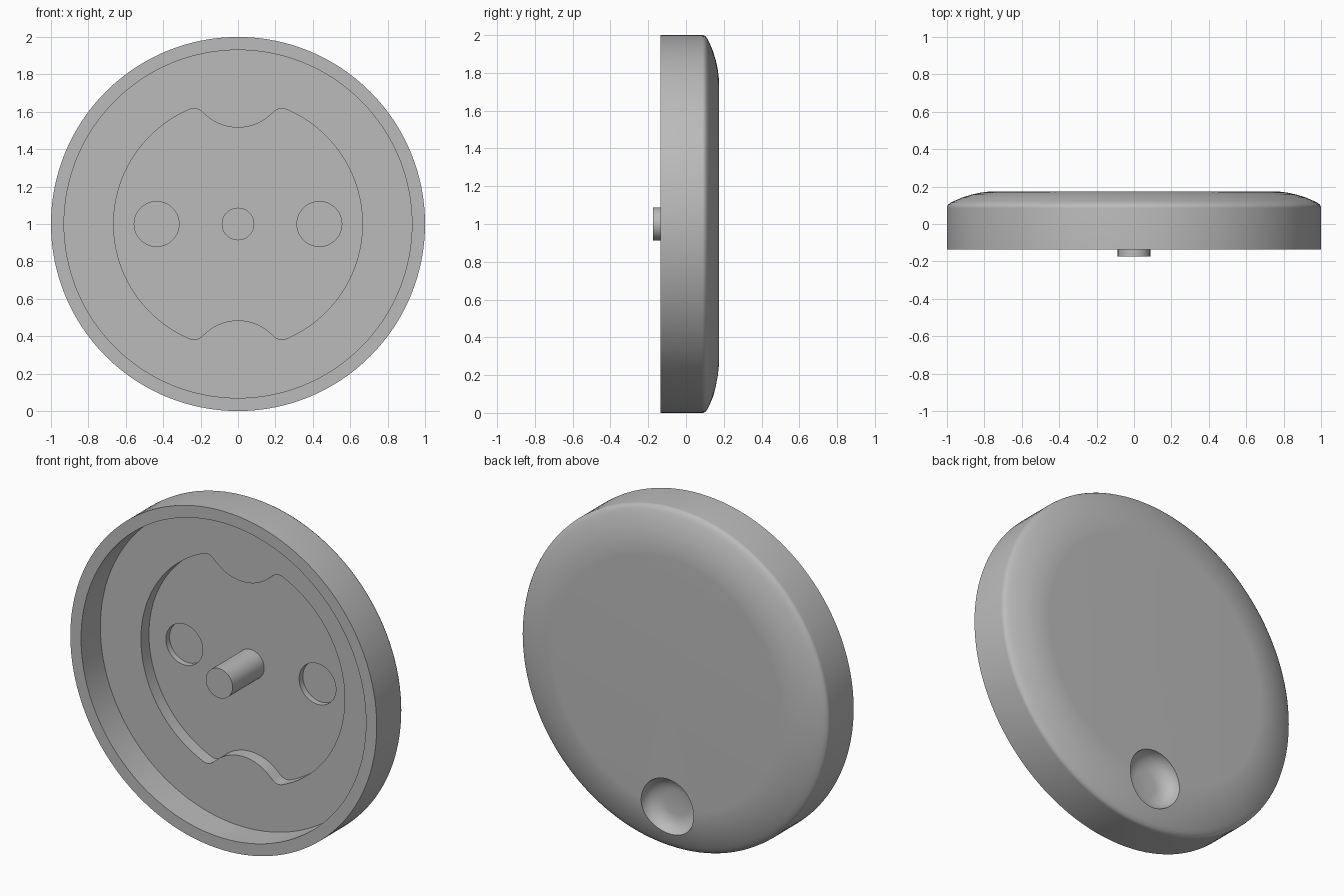
import bpy, bmesh, math
from mathutils import Matrix, Vector

cube = bpy.data.objects.get("Cube")
if cube:
    bpy.data.objects.remove(cube, do_unlink=True)

grey = bpy.data.materials.new("plain grey")
grey.use_nodes = True
colour = (0.5, 0.5, 0.5, 1)
grey.diffuse_color = colour
grey.node_tree.nodes["Principled BSDF"].inputs["Base Color"].default_value = colour


def finish(name, bm):
    bmesh.ops.recalc_face_normals(bm, faces=bm.faces)
    mesh = bpy.data.meshes.new(name)
    bm.to_mesh(mesh)
    bm.free()
    mesh.materials.append(grey)
    obj = bpy.data.objects.new(name, mesh)
    bpy.context.collection.objects.link(obj)
    return obj


def lathe(name, profile, x=0, z=1, steps=128):
    """Revolve (radius, y) points around a front-to-back axis."""
    bm = bmesh.new()
    verts = [bm.verts.new((r, y, 0)) for r, y in profile]
    edges = [bm.edges.new(pair) for pair in zip(verts, verts[1:])]
    bmesh.ops.spin(bm, geom=verts + edges, cent=(0, 0, 0), axis=(0, 1, 0),
                   angle=math.tau, steps=steps, use_duplicate=False)
    bmesh.ops.remove_doubles(bm, verts=bm.verts, dist=0.0001)
    bmesh.ops.translate(bm, verts=bm.verts, vec=(x, 0, z))
    return finish(name, bm)


def arc(cx, cz, r, start, end, n):
    return [(cx + r * math.cos(start + (end - start) * i / n),
             cz + r * math.sin(start + (end - start) * i / n)) for i in range(n + 1)]


def smooth(obj):
    bpy.ops.object.select_all(action="DESELECT")
    obj.select_set(True)
    bpy.context.view_layer.objects.active = obj
    bpy.ops.object.shade_smooth_by_angle(angle=math.radians(30))


# Levels from front to back
FRONT, RECESS, POCKET, HOLE, BACK = -0.135, 0.045, 0.12, 0.155, 0.175

# Round shell with an open front and a softly domed back edge
dome = [(0.74, BACK), (0.77, 0.174), (0.82, 0.168), (0.87, 0.157), (0.92, 0.141),
        (0.96, 0.124), (0.98, 0.114), (0.993, 0.104), (0.999, 0.094), (1, 0.085)]
shell = lathe("shell", [(0, RECESS), (0.93, RECESS), (0.93, FRONT), (1, FRONT)]
              + dome[::-1] + [(0, BACK)])

# Pocket outline: a circle with a rounded notch at top and bottom
R, fillet, fx, fz, notch = 0.665, 0.058, 0.235, 0.56, 0.255
notch_z = 0.515 + notch
a = math.atan2(fz, fx)
b = math.atan2(notch_z - fz, -fx)
half = arc(0, 0, R, -a, a, 64)[:-1]
half += arc(fx, fz, fillet, a, b, 12)[:-1]
half += arc(0, notch_z, notch, b - math.pi, -b, 16)[1:-1]
half += arc(-fx, fz, fillet, math.pi - b, math.pi - a, 12)[:-1]
outline = half + [(-x, -z) for x, z in half]

bm = bmesh.new()
face = bm.faces.new([bm.verts.new((x, 0, z + 1)) for x, z in outline])
grown = bmesh.ops.extrude_face_region(bm, geom=[face])["geom"]
bmesh.ops.translate(bm, vec=(0, POCKET, 0),
                    verts=[v for v in grown if isinstance(v, bmesh.types.BMVert)])
cutters = [finish("pocket_cutter", bm)]

# Two round holes in the pocket floor
for side, x in (("left", 0.435), ("right", -0.435)):
    cutters.append(lathe(side + "_hole_cutter",
                         [(0, 0.08), (0.12, 0.08), (0.12, HOLE), (0, HOLE)], x=x, steps=64))

# Bowl-shaped finger dimple low on the back
bowl = [(0, 0.09), (0.075, 0.09), (0.1, 0.094), (0.125, 0.104), (0.147, 0.12),
        (0.162, 0.14), (0.17, 0.165), (0.172, 0.19), (0.172, 0.3), (0, 0.3)]
cutters.append(lathe("dimple_cutter", bowl, z=0.265, steps=64))

bpy.context.view_layer.objects.active = shell
for cutter in cutters:
    mod = shell.modifiers.new(cutter.name, "BOOLEAN")
    mod.operation = "DIFFERENCE"
    mod.solver = "EXACT"
    mod.object = cutter
    bpy.ops.object.modifier_apply(modifier=mod.name)
for cutter in cutters:
    bpy.data.objects.remove(cutter, do_unlink=True)
smooth(shell)

# Centre pin standing on the pocket floor
pin = lathe("centre_pin", [(0, -0.175), (0.087, -0.175), (0.087, POCKET + 0.01),
                           (0, POCKET + 0.01)], steps=64)
smooth(pin)
